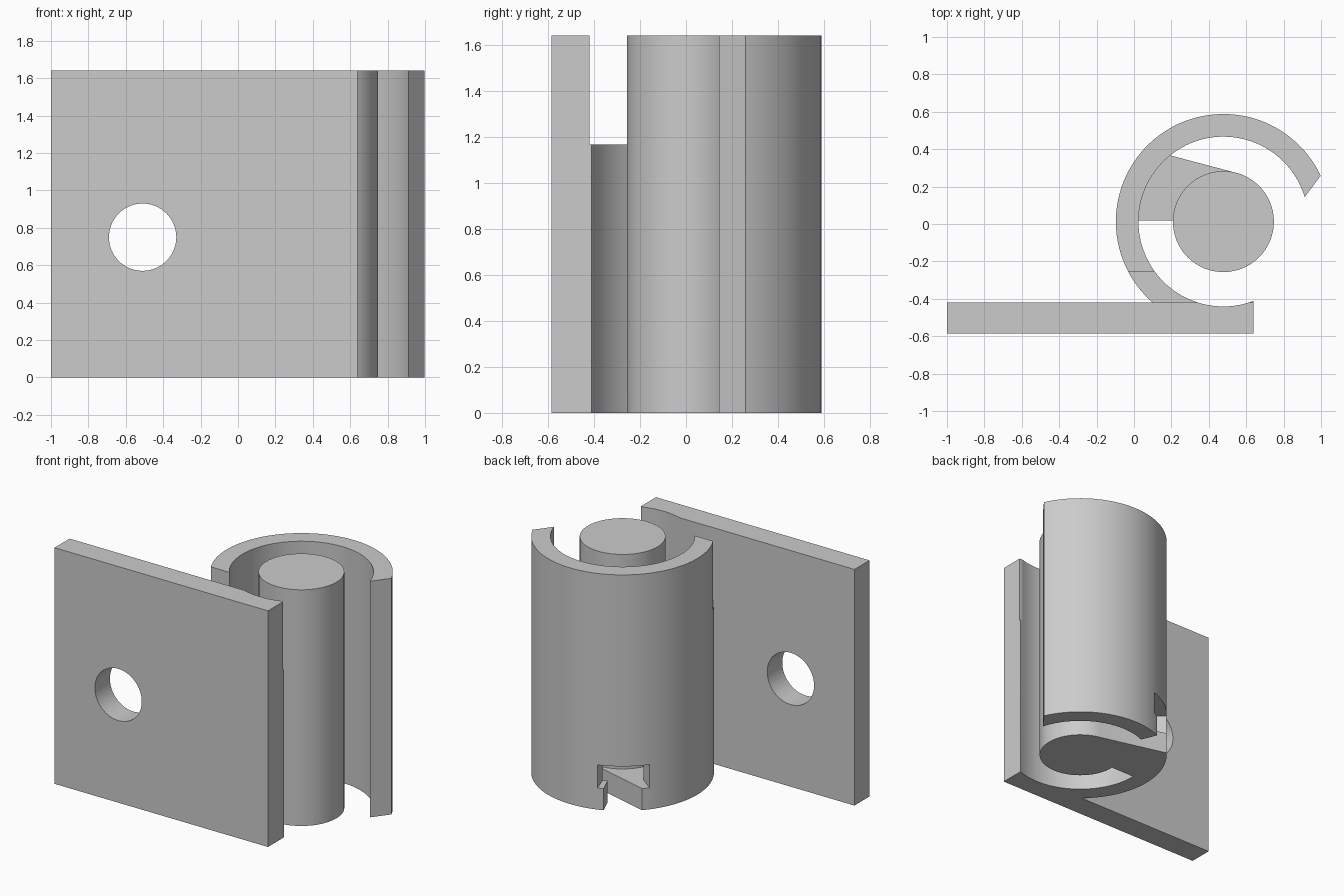
import bpy, bmesh, math

if "Cube" in bpy.data.objects:
    bpy.data.objects.remove(bpy.data.objects["Cube"])

CX, CY = 0.478, 0.013          # axis of the curl and pin
R_OUT, R_IN, R_PIN = 0.575, 0.454, 0.27
H = 1.64

grey = bpy.data.materials.new("grey")
grey.diffuse_color = (0.6, 0.6, 0.6, 1)
grey.use_nodes = True
grey.node_tree.nodes["Principled BSDF"].inputs["Base Color"].default_value = grey.diffuse_color


def polar(r, deg):
    a = math.radians(deg)
    return (CX + r * math.cos(a), CY + r * math.sin(a))


def arc(r, a0, a1, n):
    return [polar(r, a0 + (a1 - a0) * i / n) for i in range(n + 1)]


def prism(name, pts, z0, z1):
    """Extrude a flat outline from z0 to z1."""
    bm = bmesh.new()
    face = bm.faces.new([bm.verts.new((x, y, z0)) for x, y in pts])
    top = bmesh.ops.extrude_face_region(bm, geom=[face])
    verts = [v for v in top["geom"] if isinstance(v, bmesh.types.BMVert)]
    bmesh.ops.translate(bm, verts=verts, vec=(0, 0, z1 - z0))
    bmesh.ops.recalc_face_normals(bm, faces=bm.faces)
    me = bpy.data.meshes.new(name)
    bm.to_mesh(me)
    bm.free()
    ob = bpy.data.objects.new(name, me)
    bpy.context.collection.objects.link(ob)
    me.materials.append(grey)
    return ob


def combine(target, other, operation):
    """Apply a boolean and discard the helper."""
    mod = target.modifiers.new("bool", "BOOLEAN")
    mod.operation, mod.object, mod.solver = operation, other, "EXACT"
    bpy.ops.object.select_all(action="DESELECT")
    bpy.context.view_layer.objects.active = target
    target.select_set(True)
    bpy.ops.object.modifier_apply(modifier=mod.name)
    bpy.data.objects.remove(other)


# Flat plate and curled hook as one outline
outline = [(-1, -0.585), (0.64, -0.585)]
outline += arc(R_IN, 290.9, 16.8, 80)
outline += arc(R_OUT, 25.2, 228.9, 64)
outline += [(-1, -0.42)]
bracket = prism("plate_and_hook", outline, 0, H)

# Round screw hole
bpy.ops.mesh.primitive_cylinder_add(vertices=64, radius=0.18, depth=0.6,
                                    location=(-0.51, -0.5, 0.75),
                                    rotation=(math.pi / 2, 0, 0))
combine(bracket, bpy.context.object, "DIFFERENCE")

# Upper gap between plate and hook
gap = [(-0.3, -0.42), (0.8, -0.42), (0.8, -0.255), (-0.3, -0.255)]
combine(bracket, prism("gap_cutter", gap, 1.165, 2), "DIFFERENCE")

# Stepped notch at the base of the hook
wide = [polar(0.4, 109), polar(0.65, 109), polar(0.65, 142), polar(0.4, 142)]
combine(bracket, prism("wide_cutter", wide, 0.15, 0.31), "DIFFERENCE")
narrow = [(0, 0.418), (0.3, 0.339), polar(0.4, 113), polar(0.66, 113), (0, 0.6)]
combine(bracket, prism("narrow_cutter", narrow, -0.1, 0.2), "DIFFERENCE")

# Centre pin and the low arm joining it to the hook
arm = [(CX, CY), (0.545, 0.274), (0.2, 0.365), (0.09, 0.394),
       (-0.04, 0.02), (0.3, 0.02)]
combine(bracket, prism("arm", arm, 0, 0.15), "UNION")
pin = prism("pin", arc(R_PIN, 0, 354.375, 63), 0, H)
combine(bracket, pin, "UNION")

bracket.name = "plate_hook_and_pin"
bpy.ops.object.select_all(action="DESELECT")
bracket.select_set(True)
bpy.context.view_layer.objects.active = bracket
bpy.ops.object.shade_smooth_by_angle(angle=math.radians(25))
